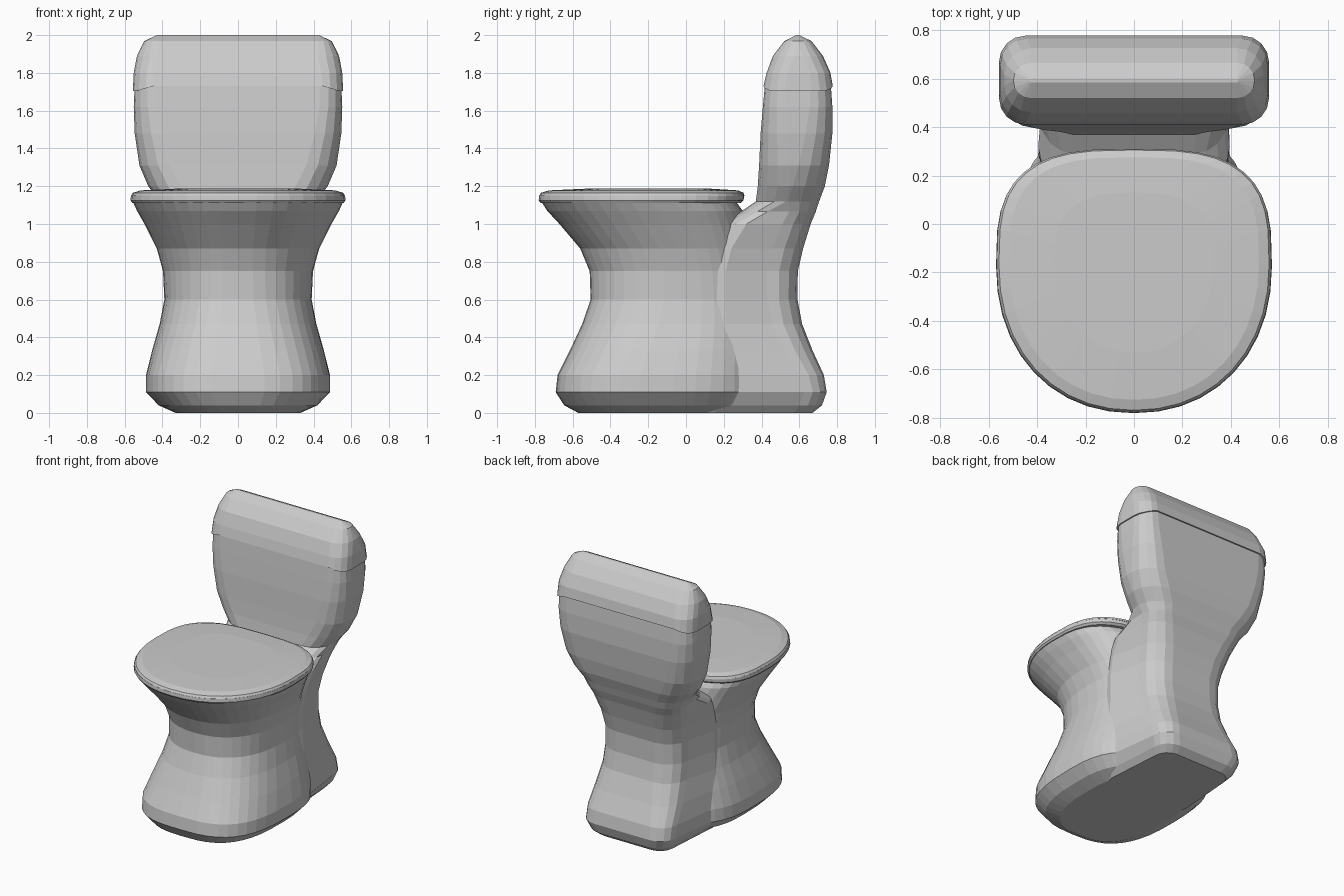
import bpy, bmesh
from math import cos, sin, pi


def egg(hx, y0, y1, nf=2.2, nb=3.0, count=40):
    """Superellipse outline with different front and back roundness."""
    yc = y0 + (y1 - y0) * 0.56
    pts = []
    for i in range(count):
        a = 2 * pi * i / count
        c, s = cos(a), sin(a)
        n = nb if s > 0 else nf
        h = (y1 - yc) if s > 0 else (yc - y0)
        x = hx * abs(c) ** (2 / n) * (1 if c > 0 else -1)
        y = yc + h * abs(s) ** (2 / n) * (1 if s > 0 else -1)
        pts.append((x, y))
    return pts


def rounded(hx, y0, y1, r, flare=0.0, k=4):
    """Rounded rectangle outline; flare widens it towards the front."""
    r = min(r, (y1 - y0) * 0.49)
    corners = [(hx - r, y1 - r), (r - hx, y1 - r),
               (r - hx - flare, y0 + r), (hx - r + flare, y0 + r)]
    return [(cx + r * cos(pi / 2 * (q + i / k)), cy + r * sin(pi / 2 * (q + i / k)))
            for q, (cx, cy) in enumerate(corners) for i in range(k + 1)]


def loft(name, rows, outline, tweak=None):
    """Skin a stack of horizontal outlines; rows are (z, outline arguments...)."""
    bm = bmesh.new()
    rings = []
    for row_id, (z, *args) in enumerate(rows):
        rings.append([bm.verts.new((x, y, z + (tweak(row_id, x) if tweak else 0)))
                      for x, y in outline(*args)])
    for a, b in zip(rings, rings[1:]):
        for i in range(len(a)):
            j = (i + 1) % len(a)
            bm.faces.new((a[i], a[j], b[j], b[i]))
    bm.faces.new(rings[0][::-1])
    bm.faces.new(rings[-1])
    bmesh.ops.recalc_face_normals(bm, faces=bm.faces)
    me = bpy.data.meshes.new(name)
    bm.to_mesh(me)
    bm.free()
    ob = bpy.data.objects.new(name, me)
    bpy.context.collection.objects.link(ob)
    return ob


# Pedestal and flared bowl
body = loft("bowl_and_tank_body", [
    (0.00, 0.33, -0.57, 0.32, 2.8, 2.6),
    (0.04, 0.42, -0.645, 0.38, 2.9, 2.6),
    (0.11, 0.487, -0.69, 0.42, 3.0, 2.6),
    (0.20, 0.487, -0.68, 0.42, 3.0, 2.6),
    (0.33, 0.455, -0.615, 0.41, 2.8, 2.6),
    (0.47, 0.415, -0.55, 0.40, 2.6, 2.6),
    (0.60, 0.39, -0.505, 0.38, 2.4, 2.6),
    (0.75, 0.397, -0.51, 0.37, 2.3, 2.6),
    (0.87, 0.43, -0.56, 0.35, 2.2, 2.7),
    (1.00, 0.495, -0.67, 0.32, 2.2, 2.8),
    (1.07, 0.535, -0.735, 0.30, 2.15, 2.9),
    (1.125, 0.56, -0.77, 0.26, 2.15, 3.0)], egg)

# Rear column widening into the tank
column = loft("rear_column", [
    (0.00, 0.29, 0.05, 0.67, 0.10, 0.03),
    (0.04, 0.325, 0.05, 0.72, 0.12, 0.03),
    (0.11, 0.35, 0.05, 0.745, 0.12, 0.06),
    (0.20, 0.35, 0.05, 0.73, 0.13, 0.06),
    (0.33, 0.34, 0.05, 0.67, 0.15, 0.06),
    (0.47, 0.325, 0.05, 0.615, 0.16, 0.06),
    (0.60, 0.32, 0.05, 0.59, 0.16, 0.06),
    (0.75, 0.32, 0.05, 0.592, 0.16, 0.06),
    (0.87, 0.335, 0.08, 0.62, 0.16, 0.05),
    (1.00, 0.365, 0.17, 0.66, 0.15, 0.03),
    (1.065, 0.385, 0.29, 0.687, 0.14),
    (1.12, 0.415, 0.37, 0.705, 0.16),
    (1.20, 0.475, 0.38, 0.735, 0.17),
    (1.31, 0.522, 0.387, 0.757, 0.16),
    (1.48, 0.547, 0.395, 0.775, 0.14),
    (1.62, 0.552, 0.407, 0.775, 0.12),
    (1.73, 0.547, 0.417, 0.767, 0.11)], rounded)

# Merge column and bowl into one body
mod = body.modifiers.new("join", 'BOOLEAN')
mod.operation = 'UNION'
mod.solver = 'EXACT'
mod.object = column
bpy.context.view_layer.objects.active = body
bpy.ops.object.modifier_apply(modifier=mod.name)
bpy.data.objects.remove(column)

# Seat ring and closed lid
loft("seat", [
    (1.112, 0.56, -0.77, 0.29, 2.15, 3.1),
    (1.125, 0.569, -0.78, 0.305, 2.15, 3.1),
    (1.15, 0.567, -0.778, 0.308, 2.15, 3.1)], egg)
loft("seat_lid", [
    (1.148, 0.567, -0.778, 0.31, 2.15, 3.1),
    (1.165, 0.557, -0.768, 0.305, 2.15, 3.1),
    (1.178, 0.515, -0.725, 0.275, 2.15, 3.1),
    (1.187, 0.33, -0.53, 0.13, 2.15, 2.8)], egg)

# Domed tank cover, its lower edge dipping at both ends
loft("tank_cover", [
    (1.738, 0.54, 0.425, 0.76, 0.10),
    (1.738, 0.557, 0.41, 0.777, 0.11),
    (1.80, 0.552, 0.427, 0.765, 0.11),
    (1.89, 0.535, 0.46, 0.725, 0.11),
    (1.968, 0.497, 0.52, 0.665, 0.07),
    (2.00, 0.43, 0.583, 0.60, 0.01)], rounded,
    lambda row, x: -0.035 * min(1, max(0, (abs(x) - 0.42) / 0.12)) if row < 2 else 0)
